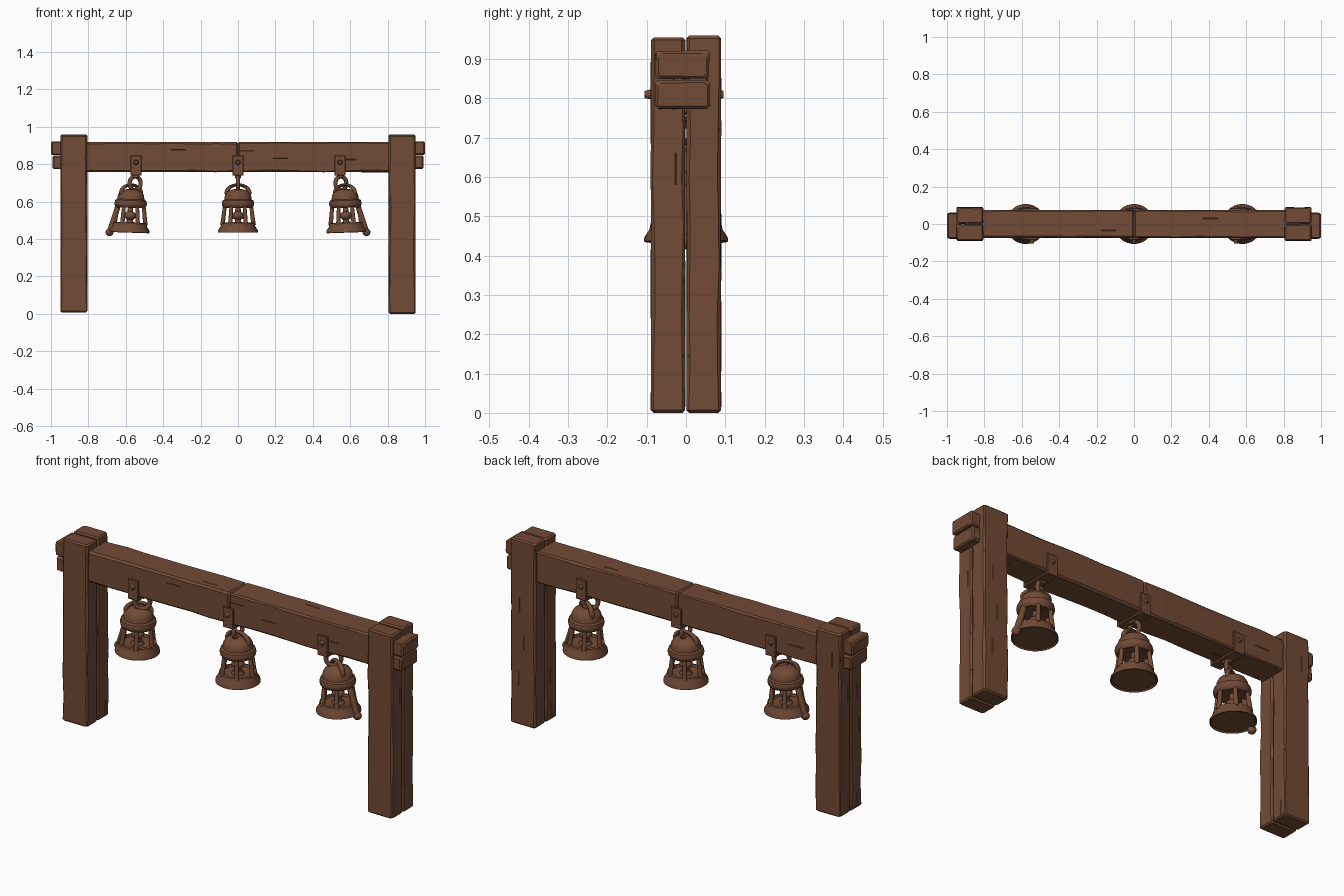
import bpy, bmesh, math, random
from mathutils import Matrix, Vector

if "Cube" in bpy.data.objects:
    bpy.data.objects.remove(bpy.data.objects["Cube"])

random.seed(7)
wood = bpy.data.materials.new("brown")
wood.diffuse_color = (0.17, 0.07, 0.036, 1)
wood.use_nodes = True
wood.node_tree.nodes["Principled BSDF"].inputs["Base Color"].default_value = wood.diffuse_color


def make(name, bm, matrix=Matrix(), smooth=False):
    """Turn a bmesh into a named object."""
    bm.transform(matrix)
    bmesh.ops.recalc_face_normals(bm, faces=bm.faces[:])
    me = bpy.data.meshes.new(name)
    bm.to_mesh(me)
    bm.free()
    me.materials.append(wood)
    ob = bpy.data.objects.new(name, me)
    bpy.context.collection.objects.link(ob)
    bpy.ops.object.select_all(action='DESELECT')
    ob.select_set(True)
    bpy.context.view_layer.objects.active = ob
    if smooth:
        bpy.ops.object.shade_smooth_by_angle(angle=math.radians(40))
    return ob


def skin(bm, rings):
    """Bridge equal rings of points and cap both ends."""
    vs = [[bm.verts.new(p) for p in r] for r in rings]
    n = len(vs[0])
    for a, b in zip(vs, vs[1:]):
        for i in range(n):
            bm.faces.new((a[i], a[(i + 1) % n], b[(i + 1) % n], b[i]))
    bm.faces.new(vs[0][::-1])
    bm.faces.new(vs[-1])


def plank(name, axis, lo, hi, wear=True):
    """Hewn timber: uneven chamfers, with cracks and edge chips cut out."""
    ia = 'xyz'.index(axis)
    iu, iv = (ia + 1) % 3, (ia + 2) % 3
    length = hi[ia] - lo[ia]

    def point(t, u, v):
        p = [0, 0, 0]
        p[ia], p[iu], p[iv] = t, u, v
        return Vector(p)

    def section(t, inset):
        pts = []
        u0, u1, v0, v1 = lo[iu] + inset, hi[iu] - inset, lo[iv] + inset, hi[iv] - inset
        for u, v, su, sv, flip in ((u0, v0, 1, 1, 0), (u1, v0, -1, 1, 1),
                                   (u1, v1, -1, -1, 0), (u0, v1, 1, -1, 1)):
            c = random.uniform(0.004, 0.011)
            j = random.uniform(0, 0.002)
            pair = [point(t, u + su * j, v + sv * (c + j)), point(t, u + su * (c + j), v + sv * j)]
            pts += pair[::-1] if flip else pair
        return pts

    steps = max(2, round(length / 0.12))
    ts = [lo[ia] + 0.007 + (length - 0.014) * i / steps for i in range(steps + 1)]
    bm = bmesh.new()
    skin(bm, [section(lo[ia], 0.007)] + [section(t, 0) for t in ts] + [section(hi[ia], 0.007)])
    ob = make(name, bm)
    if not wear:
        return
    cut = bmesh.new()
    slots = int(length / 0.09)
    for i in range(slots):
        t = lo[ia] + length * (i + 0.5) / slots
        side = random.choice((lo, hi))
        if i % 2:      # chip on a long edge
            c = point(t, side[iu], random.choice((lo, hi))[iv])
            size = point(0.010, 0.011, 0.011)
            turn = Matrix.Rotation(math.pi / 4, 4, point(0, 1, 1))
        else:          # long thin crack along the grain
            k, o = random.choice(((iu, iv), (iv, iu)))
            c = point(t, 0, 0)
            c[k] = side[k]
            c[o] = lo[o] + (hi[o] - lo[o]) * random.uniform(0.25, 0.75)
            size = point(0.08, 0.0045, 0.0045)
            turn = Matrix.Rotation(math.pi / 4, 4, point(1, 0, 0))
        m = Matrix.Translation(c) @ turn @ Matrix.Diagonal((*size, 1))
        bmesh.ops.create_cube(cut, size=1, matrix=m)
    cutter = make("chip_cutter", cut)
    mod = ob.modifiers.new("chips", 'BOOLEAN')
    mod.operation, mod.object, mod.solver = 'DIFFERENCE', cutter, 'EXACT'
    bpy.context.view_layer.objects.active = ob
    bpy.ops.object.modifier_apply(modifier=mod.name)
    bpy.data.objects.remove(cutter)


def box(bm, c, s):
    bmesh.ops.create_cube(bm, size=1, matrix=Matrix.Translation(c) @ Matrix.Diagonal((*s, 1)))


def rod(bm, a, b, r1, r2, seg=12):
    a, b = Vector(a), Vector(b)
    d = b - a
    m = Matrix.Translation((a + b) / 2) @ d.to_track_quat('Z', 'Y').to_matrix().to_4x4()
    bmesh.ops.create_cone(bm, cap_ends=True, segments=seg, radius1=r1, radius2=r2, depth=d.length, matrix=m)


def ball(bm, c, r, zs=1):
    bmesh.ops.create_uvsphere(bm, u_segments=16, v_segments=10, radius=r,
                              matrix=Matrix.Translation(c) @ Matrix.Diagonal((1, 1, zs, 1)))


def lathe(profile, seg=32):
    bm = bmesh.new()
    skin(bm, [[(r * math.cos(2 * math.pi * i / seg), r * math.sin(2 * math.pi * i / seg), z)
               for i in range(seg)] for r, z in profile])
    return bm


def ring(name, center, R, r, turn, M, squash=1):
    """Torus standing upright, turned about z."""
    bm = bmesh.new()
    n, k = 28, 10
    vs = [[bm.verts.new(((R + r * math.cos(b)) * math.cos(a), r * math.sin(b),
                         (R + r * math.cos(b)) * math.sin(a) * squash))
           for b in (2 * math.pi * j / k for j in range(k))]
          for a in (2 * math.pi * i / n for i in range(n))]
    for i in range(n):
        for j in range(k):
            i2, j2 = (i + 1) % n, (j + 1) % k
            bm.faces.new((vs[i][j], vs[i2][j], vs[i2][j2], vs[i][j2]))
    make(name, bm, M @ Matrix.Translation(center) @ Matrix.Rotation(turn, 4, 'Z'), True)


# Posts (two planks each), beam halves and protruding beam ends
for s, side in ((-1, "left"), (1, "right")):
    def span(a, b):
        return (a, b) if s > 0 else (-b, -a)
    x0, x1 = span(0.805, 0.95)
    base = 0.0 if s > 0 else 0.008
    plank(side + "_post_front", 'z', (x0, -0.09, base), (x1, -0.001, 0.955))
    plank(side + "_post_back", 'z', (x0, 0.001, base), (x1, 0.09, 0.96))
    x0, x1 = span(0.0005, 0.91)
    plank(side + "_beam", 'x', (x0, -0.075, 0.757), (x1, 0.075, 0.92))
    x0, x1 = span(0.92, 1.0)
    plank(side + "_beam_end_top", 'x', (x0, -0.078, 0.849), (x1, 0.06, 0.922), False)
    x0, x1 = span(0.92, 0.992)
    plank(side + "_beam_end_bottom", 'x', (x0, -0.08, 0.773), (x1, 0.062, 0.848), False)

# Bells with their straps
for s, side in ((-1, "left"), (0, "middle"), (1, "right")):
    # Strap wrapped under the beam, with lug and bolts
    S = Matrix.Translation((0.545 * s, 0, 0))
    bm = bmesh.new()
    for y in (-1, 1):
        box(bm, (0, 0.079 * y, 0.793), (0.06, 0.012, 0.106))
    box(bm, (0, 0, 0.747), (0.06, 0.16, 0.014))
    box(bm, (0, 0, 0.735), (0.034, 0.04, 0.02))
    strap = make(side + "_strap", bm, S)
    bev = strap.modifiers.new("bevel", 'BEVEL')
    bev.width, bev.segments = 0.003, 1
    bm = bmesh.new()
    for y in (-1, 1):
        rod(bm, (0, 0.08 * y, 0.81), (0, (0.105 if y < 0 else 0.095) * y, 0.81), 0.015, 0.009)
    make(side + "_strap_bolts", bm, S, True)

    # Link and handle rings
    B = (Matrix.Translation((0.57 * s, 0, 0.7)) @ Matrix.Rotation(math.radians(-2 * s), 4, 'Y')
         @ Matrix.Translation((0, 0, -0.7)))
    ring(side + "_link_ring", (0.55 * s, 0, 0.698), 0.036, 0.011,
         math.radians(90 - 55 * abs(s)), Matrix())
    ring(side + "_bell_handle", (0, 0, 0.648), 0.06, 0.012, math.radians(-30 * s), B, 0.7)

    # Domed cap and flared skirt
    make(side + "_bell_cap", lathe([(0.03, 0.575), (0.074, 0.567), (0.084, 0.576), (0.087, 0.59),
         (0.083, 0.606), (0.073, 0.612), (0.070, 0.634), (0.060, 0.652), (0.035, 0.664),
         (0.01, 0.668)]), B, True)
    make(side + "_bell_skirt", lathe([(0.03, 0.440), (0.098, 0.440), (0.102, 0.434), (0.107, 0.436),
         (0.106, 0.447), (0.093, 0.466), (0.089, 0.486), (0.076, 0.488), (0.072, 0.478),
         (0.02, 0.474)]), B, True)

    # Open cage of slanted columns
    bm = bmesh.new()
    for i in range(6):
        a = math.pi / 3 * i
        c, d = math.cos(a), math.sin(a)
        rod(bm, (0.083 * c, 0.083 * d, 0.475), (0.070 * c, 0.070 * d, 0.58), 0.012, 0.010)
    make(side + "_bell_columns", bm, B, True)

    # Clapper
    bm = bmesh.new()
    rod(bm, (0, 0, 0.47), (0, 0, 0.58), 0.018, 0.014)
    ball(bm, (0, 0, 0.525), 0.031, 0.8)
    rod(bm, (0, 0, 0.47), (0, 0, 0.492), 0.034, 0.024)
    make(side + "_bell_clapper", bm, B, True)

    # Striker rod leaning on the outer bells
    if s:
        bm = bmesh.new()
        rod(bm, (0.622 * s, 0, 0.642), (0.685 * s, 0, 0.435), 0.013, 0.017)
        ball(bm, (0.622 * s, 0, 0.642), 0.014)
        ball(bm, (0.687 * s, 0, 0.437), 0.021)
        make(side + "_striker", bm, Matrix(), True)
